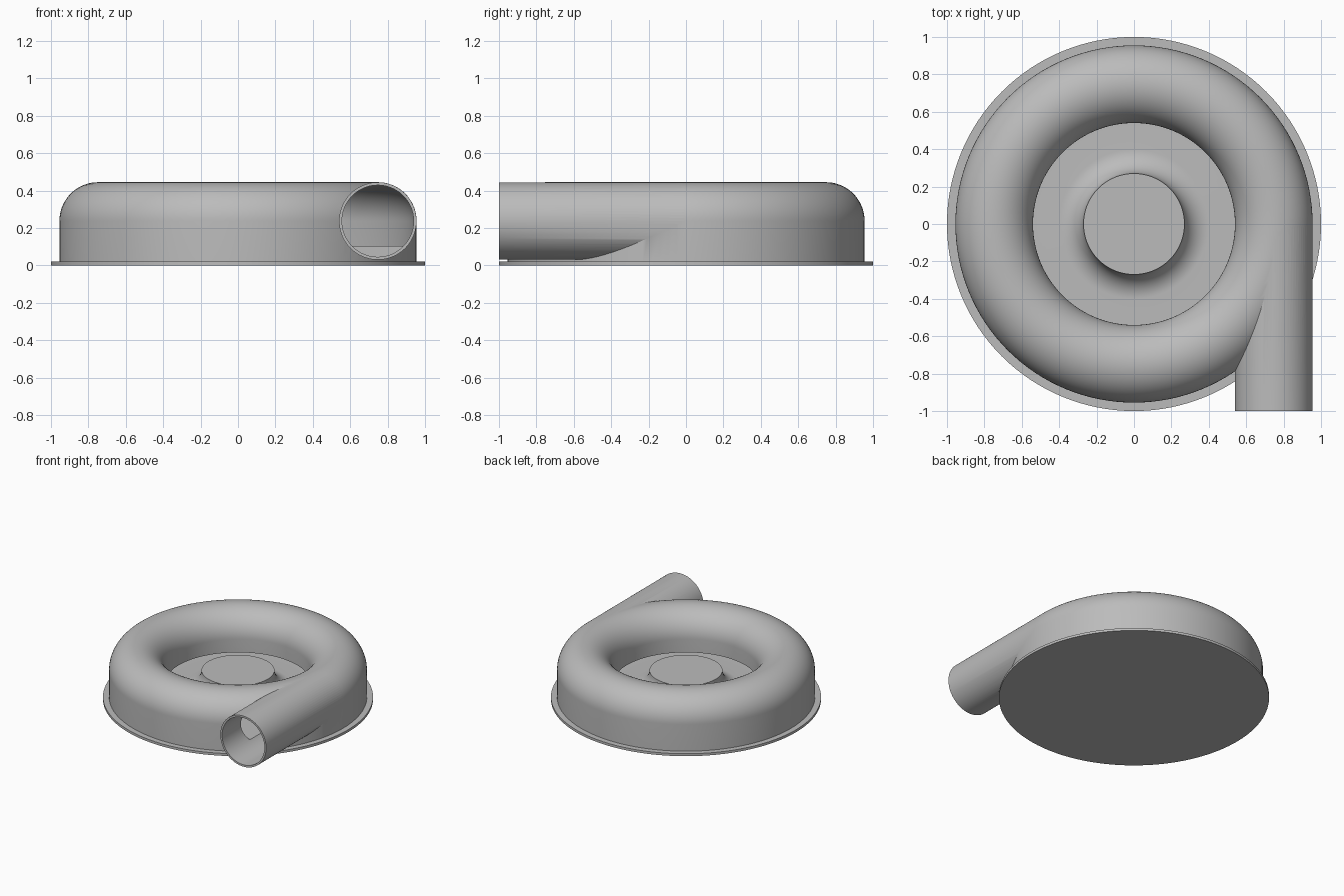
import bpy, bmesh, math
from mathutils import Matrix, Vector

if "Cube" in bpy.data.objects:
    bpy.data.objects.remove(bpy.data.objects["Cube"], do_unlink=True)

grey = bpy.data.materials.new("housing grey")
grey.use_nodes = True
COLOUR = (0.5, 0.5, 0.5, 1)
grey.diffuse_color = COLOUR
grey.node_tree.nodes["Principled BSDF"].inputs["Base Color"].default_value = COLOUR

TUBE_R, TUBE_Z = 0.7475, 0.2375     # centre of the volute tube
OUTER, INNER = 0.2075, 0.1925       # tube radius outside and inside
FLOOR = 0.106


def finish(name, bm):
    bmesh.ops.remove_doubles(bm, verts=bm.verts, dist=1e-5)
    bmesh.ops.recalc_face_normals(bm, faces=bm.faces)
    mesh = bpy.data.meshes.new(name)
    bm.to_mesh(mesh)
    bm.free()
    mesh.materials.append(grey)
    obj = bpy.data.objects.new(name, mesh)
    bpy.context.collection.objects.link(obj)
    return obj


def arc(cx, cz, r, start, end, n):
    angles = [math.radians(start + (end - start) * i / n) for i in range(n + 1)]
    return [(cx + r * math.cos(a), cz + r * math.sin(a)) for a in angles]


def lathe(name, profile, steps=128):
    """Revolve a closed (radius, height) outline about the z axis."""
    bm = bmesh.new()
    verts = [bm.verts.new((r, 0, z)) for r, z in profile]
    edges = [bm.edges.new((a, b)) for a, b in zip(verts, verts[1:] + verts[:1])
             if a.co.x > 1e-6 or b.co.x > 1e-6]
    bmesh.ops.spin(bm, geom=verts + edges, cent=(0, 0, 0), axis=(0, 0, 1),
                   angle=math.tau, steps=steps, use_merge=False)
    return finish(name, bm)


def rod(name, radius, y0, y1):
    """Solid cylinder along y through the centre of the outlet."""
    bm = bmesh.new()
    place = Matrix.Translation(Vector((TUBE_R, (y0 + y1) / 2, TUBE_Z))) @ Matrix.Rotation(math.pi / 2, 4, "X")
    bmesh.ops.create_cone(bm, cap_ends=True, segments=80, radius1=radius,
                          radius2=radius, depth=y1 - y0, matrix=place)
    return finish(name, bm)


def combine(target, tool, operation):
    mod = target.modifiers.new(operation.lower(), "BOOLEAN")
    mod.object, mod.operation, mod.solver = tool, operation, "EXACT"
    bpy.context.view_layer.objects.active = target
    bpy.ops.object.modifier_apply(modifier=mod.name)
    bpy.data.objects.remove(tool, do_unlink=True)


# Flat mounting flange
base_plate = lathe("base_plate", [(0, 0), (1, 0), (1, 0.02), (0, 0.02)])

# Rounded volute with the flared hub in its open centre
housing = lathe("volute_housing",
                [(0, 0.01), (0.955, 0.01)]
                + arc(TUBE_R, TUBE_Z, OUTER, 0, 180, 40)
                + [(0.54, FLOOR)]
                + arc(0.40, 0.236, 0.13, 270, 180, 16)
                + [(0, 0.236)])

# Straight tangential outlet
combine(housing, rod("outlet_pipe", OUTER - 0.0004, -1, 0), "UNION")

# Hollow air channel, open below the inlet lip
channel = lathe("air_channel",
                [(0.53, 0.105), (0.94, 0.105)]
                + arc(TUBE_R, TUBE_Z, INNER, 0, 180, 32)
                + [(0.555, 0.13), (0.53, 0.13)])
combine(housing, channel, "DIFFERENCE")
combine(housing, rod("outlet_bore", INNER - 0.001, -1.1, -0.01), "DIFFERENCE")

for obj in (base_plate, housing):
    bpy.ops.object.select_all(action="DESELECT")
    obj.select_set(True)
    bpy.context.view_layer.objects.active = obj
    bpy.ops.object.shade_smooth_by_angle(angle=math.radians(30))
